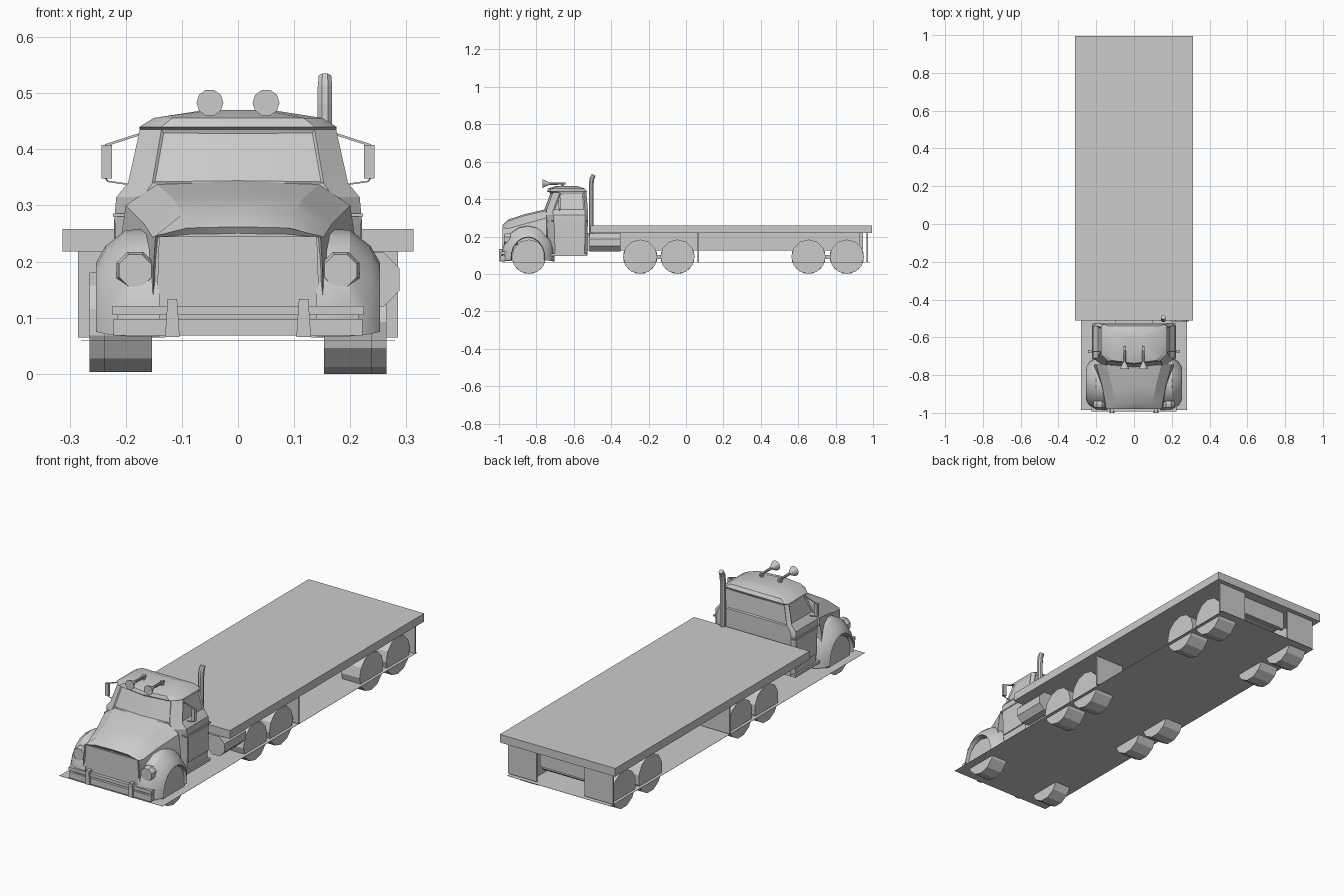
import bpy, bmesh, math
from mathutils import Vector

if "Cube" in bpy.data.objects:
    bpy.data.objects.remove(bpy.data.objects["Cube"])

GREY = (0.6, 0.6, 0.6, 1)
mat = bpy.data.materials.new("plain grey")
mat.use_nodes = True
mat.diffuse_color = GREY
mat.node_tree.nodes["Principled BSDF"].inputs["Base Color"].default_value = GREY


def finish(name, bm, smooth=0):
    bmesh.ops.recalc_face_normals(bm, faces=bm.faces)
    me = bpy.data.meshes.new(name)
    bm.to_mesh(me)
    bm.free()
    me.materials.append(mat)
    ob = bpy.data.objects.new(name, me)
    bpy.context.collection.objects.link(ob)
    if smooth:
        bpy.ops.object.select_all(action="DESELECT")
        ob.select_set(True)
        bpy.context.view_layer.objects.active = ob
        bpy.ops.object.shade_smooth_by_angle(angle=math.radians(smooth))
    return ob


def loft(rings, caps=True):
    """Skin a row of closed rings."""
    bm = bmesh.new()
    rows = [[bm.verts.new(p) for p in r] for r in rings]
    n = len(rows[0])
    for a, b in zip(rows, rows[1:]):
        for i in range(n):
            j = (i + 1) % n
            bm.faces.new((a[i], a[j], b[j], b[i]))
    if caps:
        bm.faces.new(rows[0])
        bm.faces.new(rows[-1])
    return bm


def box(name, x, y, z, taper=1):
    mid = (x[0] + x[1]) / 2
    half = (x[1] - x[0]) / 2
    rings = [[(mid + sx * half * k, y[sy], h) for sx, sy in ((-1, 0), (1, 0), (1, 1), (-1, 1))]
             for h, k in ((z[0], 1), (z[1], taper))]
    return finish(name, loft(rings))


def tube(name, path, radii, sides=8, turn=0.5, smooth=0):
    """Round bar along a path, one radius per point."""
    pts = [Vector(p) for p in path]
    rings = []
    for i, p in enumerate(pts):
        d = (pts[min(i + 1, len(pts) - 1)] - pts[max(i - 1, 0)]).normalized()
        u = Vector((0, 0, 1)) if abs(d.z) < 0.7 else Vector((0, 1, 0))
        u = (u - d * u.dot(d)).normalized()
        v = d.cross(u)
        ang = [math.tau * (k + turn) / sides for k in range(sides)]
        rings.append([p + radii[i] * (u * math.cos(a) + v * math.sin(a)) for a in ang])
    return finish(name, loft(rings), smooth)


# Flat bed, chassis and base sheet
box("flat_bed", (-0.313, 0.313), (-0.51, 0.995), (0.218, 0.258))
box("chassis", (-0.1, 0.1), (-0.93, 0.93), (0.125, 0.218))
box("base_sheet", (-0.28, 0.28), (-0.985, 0.985), (0.059, 0.06))
tube("fuel_tank", [(0.24, -0.515, 0.168), (0.24, -0.35, 0.168)], [0.052] * 2)

# Wheels, axles and mud flaps
R = 0.092
for i, y in enumerate((-0.84, -0.245, -0.045, 0.655, 0.86)):
    inner, outer = (0.153, 0.238) if i == 0 else (0.165, 0.265)
    for side, s, turn in (("right", -1, 0.5), ("left", 1, 0)):
        tube(f"wheel_{side}_{i + 1}", [(s * inner, y, R), (s * outer, y, R)], [R] * 2, 12, turn)
    tube(f"axle_{i + 1}", [(-inner, y, R), (inner, y, R)], [0.018] * 2)
for s, side in ((-1, "right"), (1, "left")):
    for end, y in (("middle", 0.065), ("rear", 0.968)):
        box(f"{end}_mud_flap_{side}", sorted((s * 0.13, s * 0.285)), (y - 0.004, y + 0.004), (0.065, 0.218))
    for end, y in (("front", -0.145), ("rear", 0.757)):
        box(f"{end}_axle_beam_{side}", sorted((s * 0.14, s * 0.16)), (y - 0.1, y + 0.1), (0.08, 0.1))

# Cab: outlines stacked by height (z, half width, front y, back y)
levels = [(0.1, 0.214, -0.745, -0.527), (0.28, 0.22, -0.75, -0.525),
          (0.315, 0.217, -0.755, -0.525), (0.34, 0.196, -0.755, -0.525),
          (0.435, 0.175, -0.72, -0.532), (0.44, 0.176, -0.735, -0.53),
          (0.456, 0.15, -0.73, -0.54), (0.47, 0.06, -0.69, -0.58)]
rings = []
for z, w, f, b in levels:
    half = [(0, f - 0.008), (w * 0.78, f + 0.008), (w, f + 0.045), (w, b + -0.015), (w * 0.92, b), (0, b)]
    rings.append([(x, y, z) for x, y in half] + [(-x, y, z) for x, y in half[-2:0:-1]])
cab = loft(rings)
# Recessed side, front and back window panes
cab.faces.ensure_lookup_table()
bmesh.ops.recalc_face_normals(cab, faces=cab.faces)
panes = [f for f in cab.faces if 0.37 < f.calc_center_median().z < 0.41 and f.calc_area() > 0.008]
side_panes = [f for f in panes if abs(f.normal.x) > 0.8]
end_panes = [f for f in panes if abs(f.normal.x) <= 0.8]
bmesh.ops.inset_region(cab, faces=side_panes, thickness=0.01, depth=-0.005)
bmesh.ops.inset_region(cab, faces=end_panes, thickness=0.006, depth=-0.004)
finish("cab", cab, 28)

# Hood: half sections along y, mirrored
sections = [(-0.972, [(0, 0.25), (0.085, 0.249), (0.143, 0.243), (0.147, 0.2), (0.15, 0.12)]),
            (-0.98, [(0, 0.262), (0.09, 0.26), (0.147, 0.246), (0.15, 0.2), (0.152, 0.115)]),
            (-0.95, [(0, 0.291), (0.1, 0.284), (0.152, 0.243), (0.157, 0.2), (0.157, 0.11)]),
            (-0.86, [(0, 0.32), (0.115, 0.312), (0.168, 0.268), (0.178, 0.2), (0.178, 0.11)]),
            (-0.745, [(0, 0.347), (0.145, 0.338), (0.2, 0.3), (0.212, 0.22), (0.212, 0.11)])]
finish("hood", loft([[(x, y, z) for x, z in h] + [(-x, y, z) for x, z in h[:0:-1]]
                     for y, h in sections]), 30)
box("grille", (-0.145, 0.145), (-0.976, -0.96), (0.12, 0.245), 0.97)

for s, side in ((-1, "right"), (1, "left")):
    # Front fender swept over the wheel
    section = [(0.14, 0.17), (0.2, 0.166), (0.236, 0.138), (0.253, 0.108), (0.235, 0.104), (0.14, 0.104)]
    rings = []
    for k in range(11):
        a = math.radians(-8 + 196 * k / 10)
        rings.append([(s * x, -0.845 + 0.84 * r * math.cos(a), 0.09 + r * math.sin(a)) for x, r in section])
    finish(f"front_fender_{side}", loft(rings), 30)
    # Headlight
    tube(f"headlight_{side}", [(s * 0.183, y, 0.184) for y in (-0.9, -0.955, -0.972)],
         [0.03, 0.036, 0.031])
    # Door panel, belt moulding and step
    box(f"door_panel_{side}", sorted((s * 0.21, s * 0.221)), (-0.7, -0.545), (0.15, 0.275))
    box(f"belt_moulding_{side}", sorted((s * 0.2, s * 0.223)), (-0.72, -0.527), (0.28, 0.286))
    box(f"step_{side}", sorted((s * 0.15, s * 0.222)), (-0.735, -0.53), (0.095, 0.108))
    # Wing mirror on two arms
    box(f"mirror_{side}", sorted((s * 0.225, s * 0.243)), (-0.682, -0.668), (0.348, 0.408))
    tube(f"mirror_top_arm_{side}", [(s * 0.172, -0.675, 0.428), (s * 0.237, -0.675, 0.407)], [0.003] * 2, 4)
    tube(f"mirror_low_arm_{side}", [(s * 0.237, -0.675, 0.35), (s * 0.232, -0.675, 0.343),
                                    (s * 0.19, -0.675, 0.337)], [0.002] * 3, 4)
    # Roof horn and its foot
    tube(f"horn_{side}", [(s * 0.05, y, 0.483) for y in (-0.767, -0.757, -0.732, -0.645)],
         [0.024, 0.02, 0.007, 0.006], 10, 0.5, 30)
    tube(f"horn_foot_{side}", [(s * 0.05, -0.66, 0.455), (s * 0.05, -0.66, 0.49)], [0.009] * 2, 6)
    # Bumper upright
    box(f"bumper_upright_{side}", (s * 0.117 - 0.013, s * 0.117 + 0.013), (-1.0, -0.965), (0.066, 0.133), 0.65)

# Bumper bars
box("bumper_top_bar", (-0.224, 0.224), (-0.992, -0.965), (0.105, 0.121))
box("bumper_bottom_bar", (-0.222, 0.222), (-0.992, -0.965), (0.068, 0.098))
box("bumper_backing", (-0.215, 0.215), (-0.978, -0.93), (0.07, 0.119))

# Exhaust stack with a swept tip
tube("exhaust_stack", [(0.155, -0.507, 0.2), (0.155, -0.507, 0.48), (0.155, -0.503, 0.51),
                       (0.155, -0.493, 0.53)], [0.014, 0.014, 0.014, 0.012], 8, 0.5)

# Rear crossbar under the bed
box("rear_crossbar", (-0.13, 0.13), (0.925, 0.945), (0.13, 0.218))
